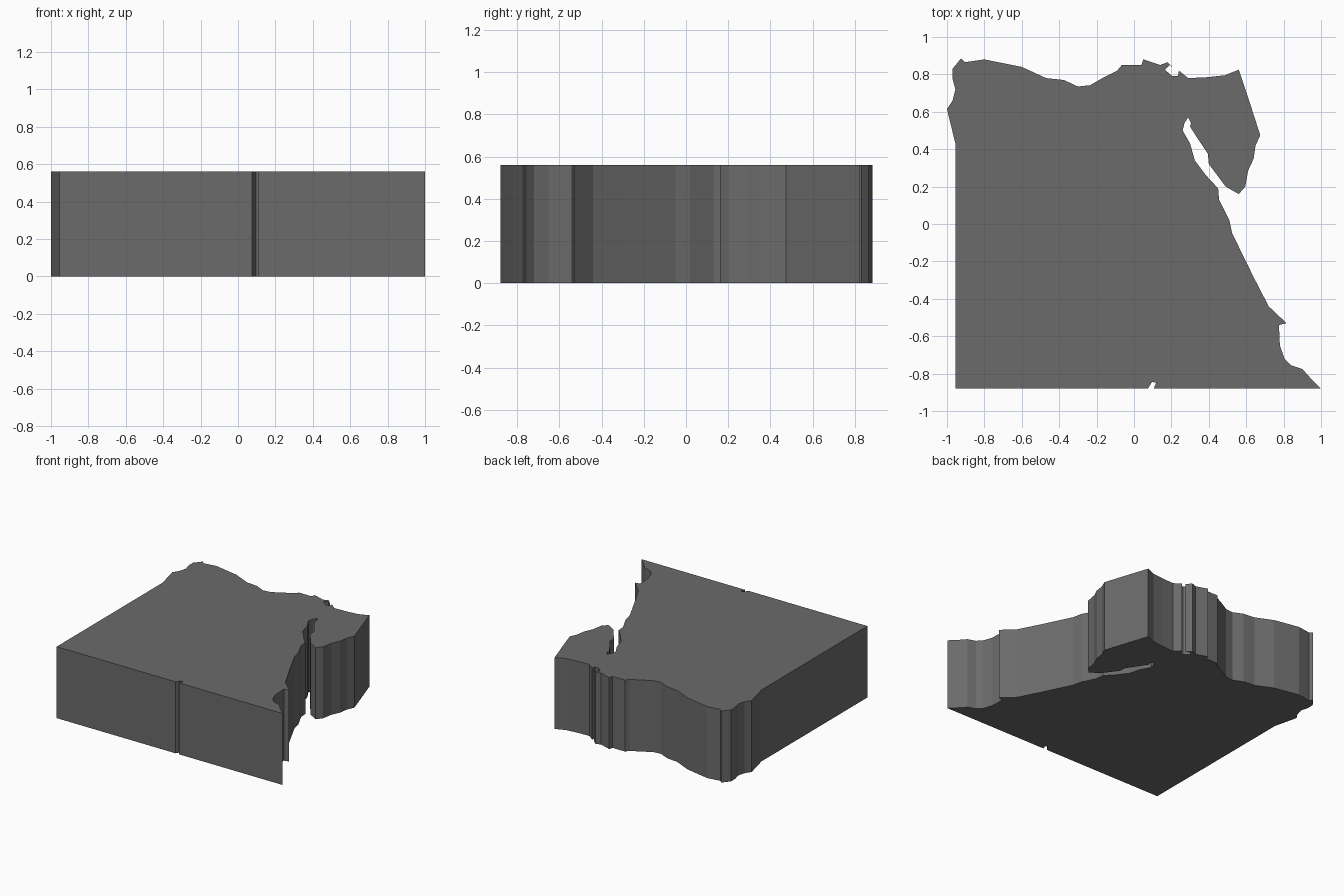
import bpy, bmesh

if "Cube" in bpy.data.objects:
    bpy.data.objects.remove(bpy.data.objects["Cube"])

HEIGHT = 0.56

# Straight south edge with its small notch
south = [(-.955, -.88), (.075, -.88), (.096, -.845), (.118, -.848), (.106, -.88), (1, -.88)]

# East coast, running up to the head of the gulf
east = [(.94, -.82), (.90, -.775), (.84, -.755), (.805, -.72), (.78, -.65), (.775, -.54),
        (.815, -.53), (.72, -.44), (.64, -.285), (.525, -.05), (.51, .02), (.455, .13),
        (.45, .19), (.385, .26), (.325, .34), (.30, .43), (.26, .50), (.27, .54), (.29, .57)]

# Peninsula
peninsula = [(.305, .54), (.30, .52), (.335, .465), (.395, .375), (.40, .32), (.49, .20),
             (.56, .16), (.595, .20), (.61, .285), (.64, .35), (.65, .42), (.675, .475),
             (.63, .615), (.56, .825), (.485, .795), (.395, .785), (.29, .78)]

# North coast with its lagoons
north = [(.24, .82), (.235, .79), (.205, .79), (.165, .825), (.19, .85), (.215, .83),
         (.18, .865), (.14, .85), (.05, .88), (.04, .85), (-.065, .85), (-.09, .82),
         (-.16, .785), (-.235, .742), (-.30, .735), (-.375, .77), (-.47, .78),
         (-.60, .84), (-.80, .88), (-.905, .865), (-.925, .885)]

# West border
west = [(-.97, .83), (-.97, .775), (-.955, .72), (-.97, .66), (-1, .615), (-.955, .43)]


def extrude_outline(name, points, height):
    """Flat outline raised into a closed slab."""
    bm = bmesh.new()
    base = bm.faces.new([bm.verts.new((x, y, 0)) for x, y in points])
    top = bmesh.ops.extrude_face_region(bm, geom=[base], use_keep_orig=True)["geom"]
    verts = [g for g in top if isinstance(g, bmesh.types.BMVert)]
    bmesh.ops.translate(bm, verts=verts, vec=(0, 0, height))
    bmesh.ops.recalc_face_normals(bm, faces=bm.faces)
    # Split the concave caps cleanly
    caps = [f for f in bm.faces if len(f.verts) > 4]
    bmesh.ops.triangulate(bm, faces=caps, ngon_method='EAR_CLIP')
    mesh = bpy.data.meshes.new(name)
    bm.to_mesh(mesh)
    bm.free()
    obj = bpy.data.objects.new(name, mesh)
    bpy.context.collection.objects.link(obj)
    return obj


land = extrude_outline("land_slab", south + east + peninsula + north + west, HEIGHT)

# Dark grey finish
dark = bpy.data.materials.new("dark_grey")
dark.diffuse_color = (.147, .147, .147, 1)
dark.use_nodes = True
dark.node_tree.nodes["Principled BSDF"].inputs["Base Color"].default_value = dark.diffuse_color
land.data.materials.append(dark)
